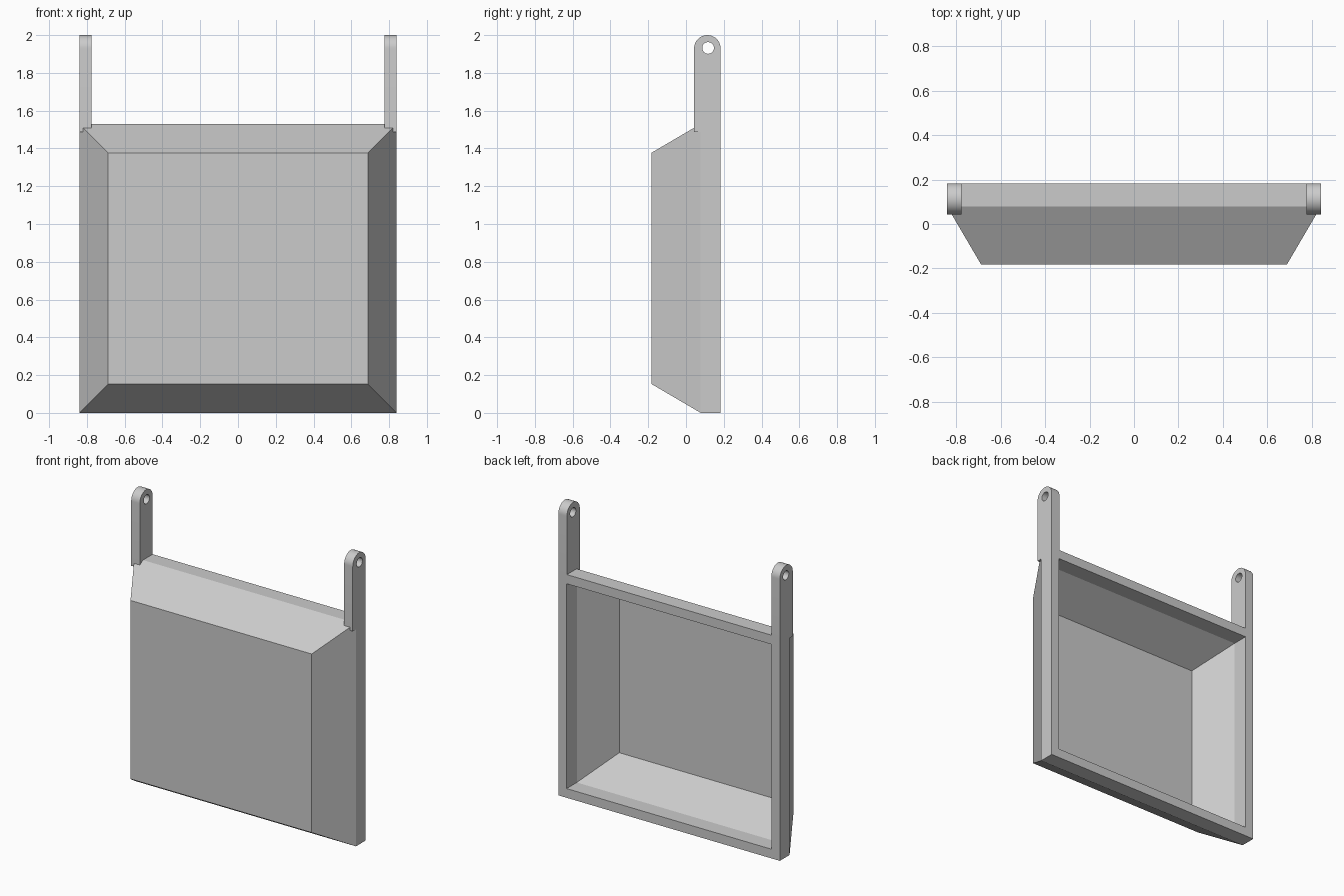
import bpy, bmesh, math
from mathutils import Matrix

old = bpy.data.objects.get("Cube")
if old:
    bpy.data.objects.remove(old, do_unlink=True)

# One plain grey for every part
GREY = (0.6, 0.6, 0.6, 1.0)
grey = bpy.data.materials.new("light grey")
grey.use_nodes = True
grey.diffuse_color = GREY
grey.node_tree.nodes["Principled BSDF"].inputs["Base Color"].default_value = GREY

HALF_W, HEIGHT = 0.84, 1.53
BACK, FRONT = 0.183, -0.183


def make_object(name, bm):
    bmesh.ops.recalc_face_normals(bm, faces=bm.faces)
    mesh = bpy.data.meshes.new(name)
    bm.to_mesh(mesh)
    bm.free()
    mesh.materials.append(grey)
    obj = bpy.data.objects.new(name, mesh)
    bpy.context.collection.objects.link(obj)
    return obj


# Hollow tray: rectangular rings (inset, y) from outer front, round the rim, to inner front
def tray(name, rings):
    bm = bmesh.new()
    loops = []
    for inset, y in rings:
        x, low, high = HALF_W - inset, inset, HEIGHT - inset
        corners = [(-x, low), (x, low), (x, high), (-x, high)]
        loops.append([bm.verts.new((cx, y, cz)) for cx, cz in corners])
    for a, b in zip(loops, loops[1:]):
        for i in range(4):
            j = (i + 1) % 4
            bm.faces.new((a[i], a[j], b[j], b[i]))
    bm.faces.new(loops[0])
    bm.faces.new(loops[-1])
    return make_object(name, bm)


tray("tapered_tray", [(0.153, FRONT), (0, 0.078), (0, BACK),
                      (0.063, BACK), (0.063, 0.073), (0.213, FRONT + 0.01)])

# Hanging arms: round-topped plates with a drilled pin hole
ARM_R, ARM_Y, ARM_Z = 0.07, 0.113, 1.93
ARM_BOTTOM, ARM_THICK = 1.487, 0.065


def arm(name, side):
    outline = [(ARM_Y - ARM_R, ARM_BOTTOM), (ARM_Y + ARM_R, ARM_BOTTOM)]
    for i in range(25):
        t = math.pi * i / 24
        outline.append((ARM_Y + ARM_R * math.cos(t), ARM_Z + ARM_R * math.sin(t)))
    bm = bmesh.new()
    outer = side * HALF_W
    face = bm.faces.new([bm.verts.new((outer, y, z)) for y, z in outline])
    moved = bmesh.ops.extrude_face_region(bm, geom=[face])["geom"]
    bmesh.ops.translate(bm, vec=(-side * ARM_THICK, 0, 0),
                        verts=[v for v in moved if isinstance(v, bmesh.types.BMVert)])
    obj = make_object(name, bm)

    # Pin hole
    bm = bmesh.new()
    place = Matrix.Translation((side * (HALF_W - ARM_THICK / 2), ARM_Y + 0.004, ARM_Z + 0.002))
    bmesh.ops.create_cone(bm, cap_ends=True, segments=24, radius1=0.031, radius2=0.031,
                          depth=0.2, matrix=place @ Matrix.Rotation(math.pi / 2, 4, "Y"))
    cutter = make_object("pin_cutter", bm)
    cutter.hide_render = True
    cut = obj.modifiers.new("pin_hole", "BOOLEAN")
    cut.operation = "DIFFERENCE"
    cut.solver = "EXACT"
    cut.object = cutter
    bpy.ops.object.select_all(action="DESELECT")
    obj.select_set(True)
    bpy.context.view_layer.objects.active = obj
    bpy.ops.object.modifier_apply(modifier=cut.name)
    bpy.data.objects.remove(cutter, do_unlink=True)
    bpy.ops.object.shade_smooth_by_angle(angle=math.radians(30))


arm("left_arm", 1)
arm("right_arm", -1)
